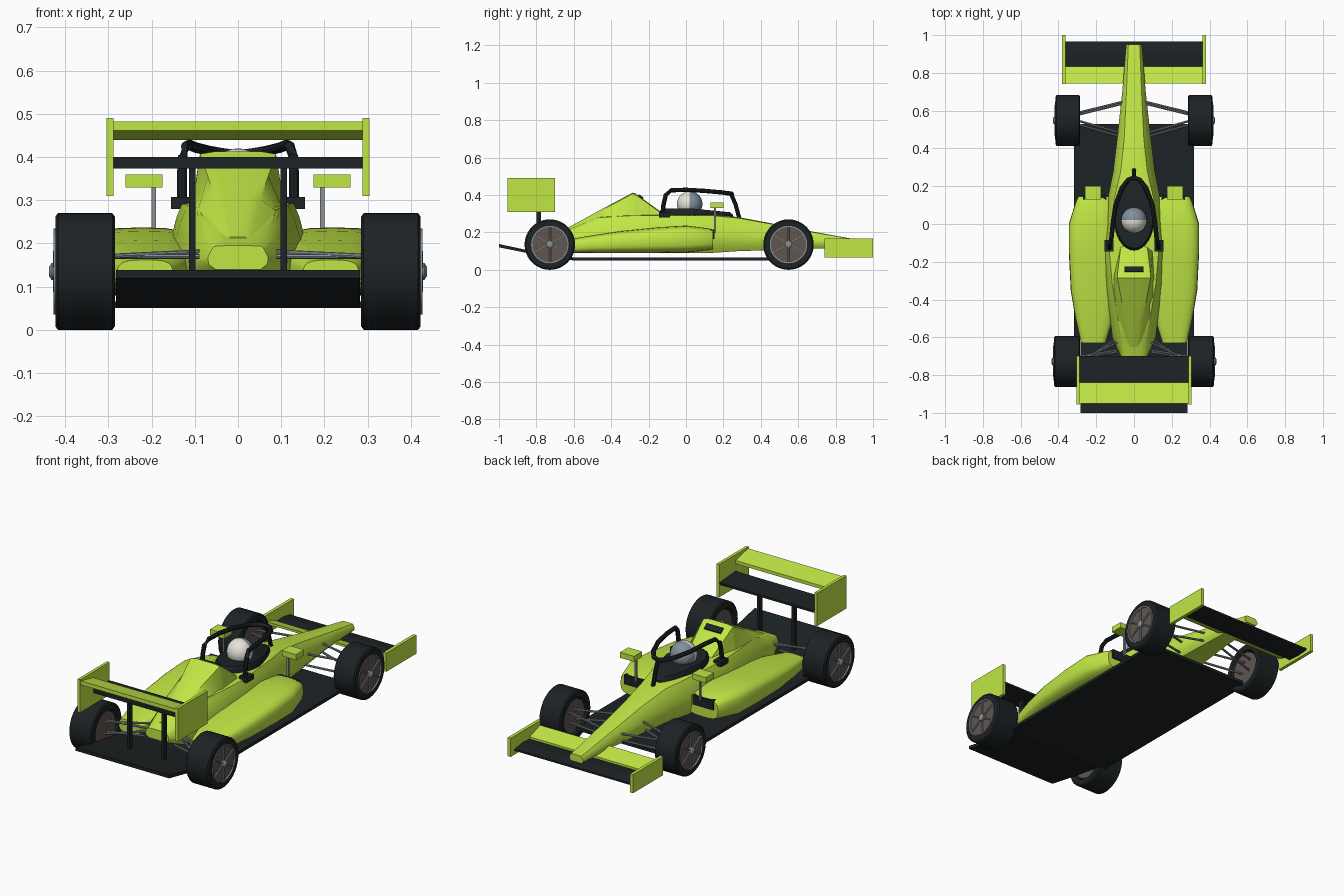
import bpy, bmesh, math
from mathutils import Vector

if "Cube" in bpy.data.objects:
    bpy.data.objects.remove(bpy.data.objects["Cube"])


def mat(name, c):
    m = bpy.data.materials.new(name)
    m.diffuse_color = (*c, 1)
    m.use_nodes = True
    m.node_tree.nodes["Principled BSDF"].inputs["Base Color"].default_value = m.diffuse_color
    return m


LIME = mat("lime", (0.53, 0.8, 0.06))
BLACK = mat("black", (0.012, 0.016, 0.018))
RIM = mat("rim_brown", (0.12, 0.09, 0.08))
GREY = mat("metal_grey", (0.25, 0.28, 0.3))
WHITE = mat("helmet_white", (0.8, 0.77, 0.7))
VISOR = mat("visor_grey", (0.22, 0.28, 0.33))


def finish(name, bm, m, smooth=None):
    bmesh.ops.recalc_face_normals(bm, faces=bm.faces)
    me = bpy.data.meshes.new(name)
    bm.to_mesh(me)
    bm.free()
    ob = bpy.data.objects.new(name, me)
    bpy.context.collection.objects.link(ob)
    me.materials.append(m)
    if smooth:
        bpy.ops.object.select_all(action='DESELECT')
        ob.select_set(True)
        bpy.context.view_layer.objects.active = ob
        bpy.ops.object.shade_smooth_by_angle(angle=math.radians(smooth))
    return ob


def loft(name, rings, m, smooth=35, cap=True, closed=False):
    bm = bmesh.new()
    vs = [[bm.verts.new(p) for p in r] for r in rings]
    n = len(vs[0])
    pairs = list(zip(vs, vs[1:])) + ([(vs[-1], vs[0])] if closed else [])
    for a, b in pairs:
        for i in range(n):
            j = (i + 1) % n
            bm.faces.new((a[i], a[j], b[j], b[i]))
    if cap and not closed:
        bm.faces.new(vs[0])
        bm.faces.new(vs[-1])
    return finish(name, bm, m, smooth)


def prism(name, yz, x0, x1, m):
    return loft(name, [[(x, y, z) for y, z in yz] for x in (x0, x1)], m, None)


def box(name, x, y, z, m):
    return prism(name, [(y[0], z[0]), (y[1], z[0]), (y[1], z[1]), (y[0], z[1])], x[0], x[1], m)


def tube(name, pts, r, m, n=10):
    pts = [Vector(p) for p in pts]
    rings = []
    for i, p in enumerate(pts):
        d = (pts[min(i + 1, len(pts) - 1)] - pts[max(i - 1, 0)]).normalized()
        up = Vector((0, 0, 1)) if abs(d.z) < 0.75 else Vector((1, 0, 0))
        u = d.cross(up).normalized()
        v = d.cross(u)
        rings.append([p + r * (math.cos(2 * math.pi * k / n) * u + math.sin(2 * math.pi * k / n) * v)
                      for k in range(n)])
    return loft(name, rings, m)


def lathe_x(name, prof, x, y, z, s, m, n=48):
    rings = [[(s * (x + px), y + r * math.cos(2 * math.pi * k / n), z + r * math.sin(2 * math.pi * k / n))
              for k in range(n)] for px, r in prof]
    return loft(name, rings, m, 35)


def superring(x, y, z, a, b, e=0.6, n=24):
    f = lambda t: math.copysign(abs(t) ** e, t)
    return [(x + a * f(math.cos(2 * math.pi * k / n)), y, z + b * f(math.sin(2 * math.pi * k / n)))
            for k in range(n)]


# Main body: y, half width, top half width, bottom z, top z
body = [(0.95, .042, .03, .115, .155), (0.7, .062, .04, .115, .2), (0.45, .09, .052, .105, .25),
        (0.28, .11, .07, .1, .282), (0.13, .14, .105, .09, .297), (-0.15, .16, .13, .09, .297),
        (-0.32, .15, .115, .09, .295), (-0.47, .13, .09, .09, .285), (-0.6, .115, .065, .1, .23),
        (-0.7, .07, .055, .14, .195)]
rings = []
for y, w, t, b, top in body:
    h = top - b
    half = [(w * .75, b), (w * .97, b + .22 * h), (w, b + .5 * h), (w * .4 + t * .6, b + .83 * h),
            (t, top - .03 * h), (t * .5, top)]
    rings.append([(x, y, z) for x, z in half] + [(-x, y, z) for x, z in reversed(half)])
loft("main_body", rings, LIME, 40)

# Engine cover with air intake
rings = []
for y, t, b, top in [(-.12, .07, .1, .3), (-.27, .088, .108, .408), (-.285, .088, .11, .413),
                     (-.38, .07, .108, .362), (-.48, .052, .095, .308), (-.65, .028, .055, .215)]:
    base = min(.27, top - .03)
    rings.append([(b, y, base), (t, y, top - .006), (t * .6, y, top), (-t * .6, y, top),
                  (-t, y, top - .006), (-b, y, base)])
loft("engine_cover", rings, LIME, 30)
prism("air_intake_slot", [(-.258, .392), (-.232, .374), (-.226, .386), (-.252, .404)], -.05, .05, BLACK)

# Cockpit surround
rings = []
for z, k in [(.27, 1), (.315, 1), (.328, .93)]:
    ring = []
    for i in range(32):
        a = 2 * math.pi * i / 32
        y = math.sin(a)
        w = .106 * math.cos(a) * (1 - .3 * max(y, 0))
        ring.append((k * w, .03 + k * y * (.22 if y > 0 else .17), z - .02 * max(y, 0)))
    rings.append(ring)
loft("cockpit", rings, BLACK, 40)

# Helmet: two half shells
for name, m, keep in (("helmet_shell", WHITE, -1), ("helmet_visor", VISOR, 1)):
    bm = bmesh.new()
    bmesh.ops.create_uvsphere(bm, u_segments=32, v_segments=16, radius=.068)
    g = bm.verts[:] + bm.edges[:] + bm.faces[:]
    bmesh.ops.bisect_plane(bm, geom=g, plane_co=(0, 0, 0), plane_no=(0, -keep, 0), clear_outer=True)
    bmesh.ops.holes_fill(bm, edges=[e for e in bm.edges if e.is_boundary])
    bmesh.ops.translate(bm, verts=bm.verts, vec=(0, .02, .352))
    finish(name, bm, m, 40)

# Halo
side = [(.13, -.125, .29), (.13, -.12, .35), (.128, -.108, .4), (.12, -.08, .425), (.112, 0, .428),
        (.098, .1, .422), (.065, .19, .414), (.03, .235, .408)]
tube("halo_hoop", side + [(0, .245, .406)] + [(-x, y, z) for x, y, z in reversed(side)], .012, BLACK)
tube("halo_pillar", [(0, .24, .408), (0, .265, .35), (0, .288, .265)], .011, BLACK)

# Floor and rear diffuser
box("floor", (-.318, .318), (-.61, .53), (.05, .066), BLACK)
prism("diffuser", [(-.6, .05), (-.86, .092), (-1, .12), (-1, .138), (-.86, .108), (-.6, .066)],
      -.283, .283, BLACK)

# Front wing
prism("front_wing_plane", [(.83, .085), (.9, .08), (.965, .085), (.965, .095), (.9, .105), (.83, .1)],
      -.37, .37, BLACK)
prism("front_wing_flap", [(.835, .098), (.835, .112), (.745, .142), (.745, .13)], -.37, .37, LIME)

# Rear wing
prism("rear_wing_plane", [(-.7, .378), (-.7, .39), (-.84, .4), (-.84, .374)], -.295, .295, BLACK)
prism("rear_wing_flap", [(-.84, .44), (-.84, .458), (-.95, .482), (-.95, .461)], -.295, .295, LIME)

for s, tag in ((1, "right"), (-1, "left")):
    # Sidepods: y, inner x, outer x, bottom z, top z
    pod = [(.145, .115, .295, .11, .215), (.12, .11, .308, .105, .222), (0, .1, .345, .092, .237),
           (-.15, .09, .345, .09, .228), (-.35, .09, .335, .09, .208), (-.5, .11, .31, .09, .185),
           (-.63, .15, .28, .09, .162)]
    loft("sidepod_" + tag, [superring(s * (a + b) / 2, y, (c + d) / 2, (b - a) / 2, (d - c) / 2)
                            for y, a, b, c, d in pod], LIME, 40)
    box("sidepod_inlet_" + tag, (s * .145, s * .27), (.12, .152), (.165, .216), BLACK)
    # Halo feet
    box("halo_foot_" + tag, (s * .108, s * .155), (-.145, -.085), (.28, .308), BLACK)
    # Mirrors
    box("mirror_" + tag, (s * .175, s * .26), (.13, .2), (.33, .36), LIME)
    box("mirror_stem_" + tag, (s * .19, s * .2), (.15, .16), (.2, .335), GREY)
    # Wing end plates and rear wing posts
    box("front_end_plate_" + tag, (s * .362, s * .38), (.74, 1), (.065, .167), LIME)
    box("rear_end_plate_" + tag, (s * .288, s * .304), (-.955, -.7), (.31, .49), LIME)
    box("rear_wing_post_" + tag, (s * .098, s * .113), (-.8, -.775), (.1, .385), BLACK)
    # Wheels
    for end, y, w in (("front", .548, .13), ("rear", -.728, .138)):
        n = end + "_" + tag
        x = .285
        lathe_x("tyre_" + n, [(.02, .09), (0, .1), (0, .127), (.006, .135), (w - .006, .135), (w, .127),
                              (w, .1), (w - .01, .092)], x, y, .135, s, BLACK)
        lathe_x("wheel_disc_" + n, [(.01, .09), (w - .004, .095)], x, y, .135, s, RIM)
        ring = [(w - .01, .094), (w + .004, .094), (w + .004, .1), (w - .01, .1)]
        loft("rim_ring_" + n, [[(s * (x + px), y + r * math.cos(a), .135 + r * math.sin(a)) for px, r in ring]
                               for a in [2 * math.pi * k / 48 for k in range(48)]], GREY, closed=True)
        lathe_x("hub_" + n, [(w - .01, .02), (w + .008, .02), (w + .015, .01)], x, y, .135, s, GREY, 16)
        for k in range(6):
            a = math.pi * (k + .5) / 3
            tube("spoke_%s_%d" % (n, k), [(s * (x + w), y, .135),
                 (s * (x + w), y + .095 * math.cos(a), .135 + .095 * math.sin(a))], .005, GREY, 6)
        # Suspension arms
        d = 1 if end == "front" else -1
        xi = .055 if d > 0 else .09
        for k, (yo, yi, zo, zi) in enumerate([(.04, .1, .17, .17), (.0, -.07, .17, .18),
                                              (.03, .09, .11, .13), (-.02, -.09, .11, .13)]):
            if d < 0:
                yo, yi = yo * .6, abs(yi) + (.03 if k % 2 else -.04)
            tube("arm_%s_%d" % (n, k), [(s * .3, y + yo, zo), (s * xi, y + yi, zi)], .006, GREY, 8)
